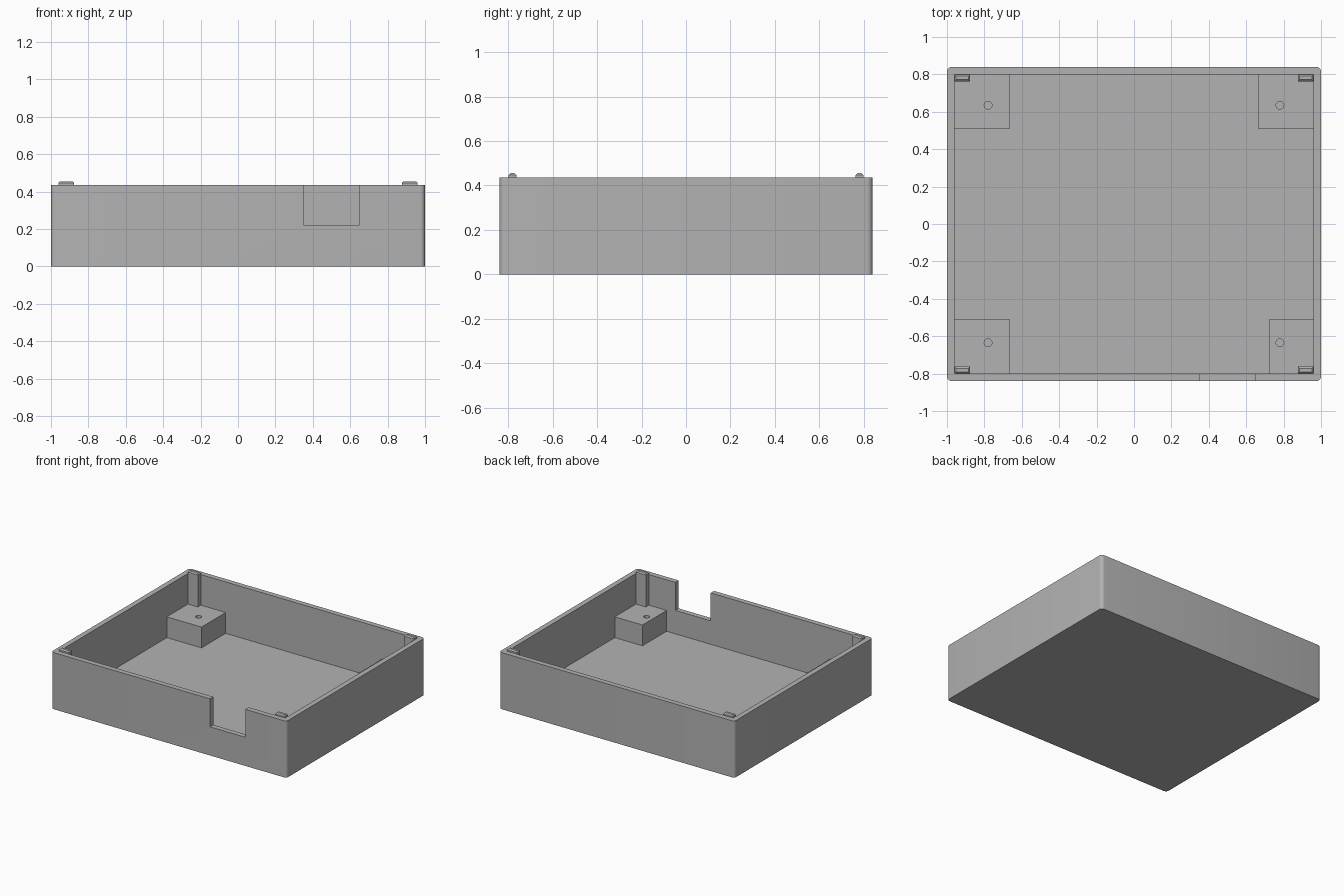
import bpy
import bmesh
from mathutils import Vector

if "Cube" in bpy.data.objects:
    bpy.data.objects.remove(bpy.data.objects["Cube"])

# Main dimensions
HALF_X, HALF_Y, RIM = 1.0, 0.84, 0.435
IN_X, IN_Y, FLOOR = 0.96, 0.80, 0.04
BLOCK_TOP, TAB_TOP = 0.20, 0.455

grey = bpy.data.materials.new("plain grey")
grey.use_nodes = True
colour = (0.45, 0.45, 0.45, 1)
grey.diffuse_color = colour
grey.node_tree.nodes["Principled BSDF"].inputs["Base Color"].default_value = colour


def box(name, low, high, bevel=0, segments=1, pick=None):
    """Box between two corners, bevelling the edges chosen by pick."""
    low, high = Vector(low), Vector(high)
    bm = bmesh.new()
    bmesh.ops.create_cube(bm, size=1)
    for v in bm.verts:
        v.co = (low + high) / 2 + v.co * (high - low)
    if bevel:
        bmesh.ops.bevel(bm, geom=[e for e in bm.edges if pick(e)], offset=bevel,
                        segments=segments, profile=0.5, affect='EDGES')
    mesh = bpy.data.meshes.new(name)
    bm.to_mesh(mesh)
    bm.free()
    mesh.materials.append(grey)
    obj = bpy.data.objects.new(name, mesh)
    bpy.context.collection.objects.link(obj)
    return obj


def cut(obj, cutter):
    """Subtract the cutter from the object and discard it."""
    cutter.hide_render = True
    mod = obj.modifiers.new("cut", 'BOOLEAN')
    mod.operation = 'DIFFERENCE'
    mod.solver = 'EXACT'
    mod.object = cutter
    bpy.context.view_layer.objects.active = obj
    bpy.ops.object.modifier_apply(modifier=mod.name)
    bpy.data.objects.remove(cutter)


def upright(e):
    return abs(e.verts[0].co.z - e.verts[1].co.z) > 0.01


# Open tray with rounded vertical corners and a notch in the front wall
tray = box("tray", (-HALF_X, -HALF_Y, 0), (HALF_X, HALF_Y, RIM), 0.025, 5, upright)
cut(tray, box("cavity_cutter", (-IN_X, -IN_Y, FLOOR), (IN_X, IN_Y, 1)))
cut(tray, box("notch_cutter", (0.35, -1, 0.22), (0.65, -0.7, 1)))
bpy.ops.object.select_all(action='DESELECT')
tray.select_set(True)
bpy.context.view_layer.objects.active = tray
bpy.ops.object.shade_smooth_by_angle(angle=0.6)

# Corner mounting blocks with screw holes, and locating tabs rising past the rim
for sx, side in ((1, "left"), (-1, "right")):
    for sy, end in ((1, "back"), (-1, "front")):
        label = end + "_" + side
        inner_x = 0.725 if label == "front_left" else 0.665

        def span(x0, x1, y0, y1, z0, z1):
            xs, ys = sorted((sx * x0, sx * x1)), sorted((sy * y0, sy * y1))
            return (xs[0], ys[0], z0), (xs[1], ys[1], z1)

        block = box(label + "_block",
                    *span(inner_x, IN_X + 0.01, 0.507, IN_Y + 0.01, FLOOR - 0.01, BLOCK_TOP))
        bpy.ops.mesh.primitive_cylinder_add(vertices=24, radius=0.021, depth=0.2,
                                            location=(sx * 0.78, sy * 0.635, BLOCK_TOP))
        cut(block, bpy.context.object)

        box(label + "_tab", *span(0.876, IN_X, 0.763, IN_Y, BLOCK_TOP - 0.01, TAB_TOP),
            0.009, 1, lambda e: min(v.co.z for v in e.verts) > RIM)
